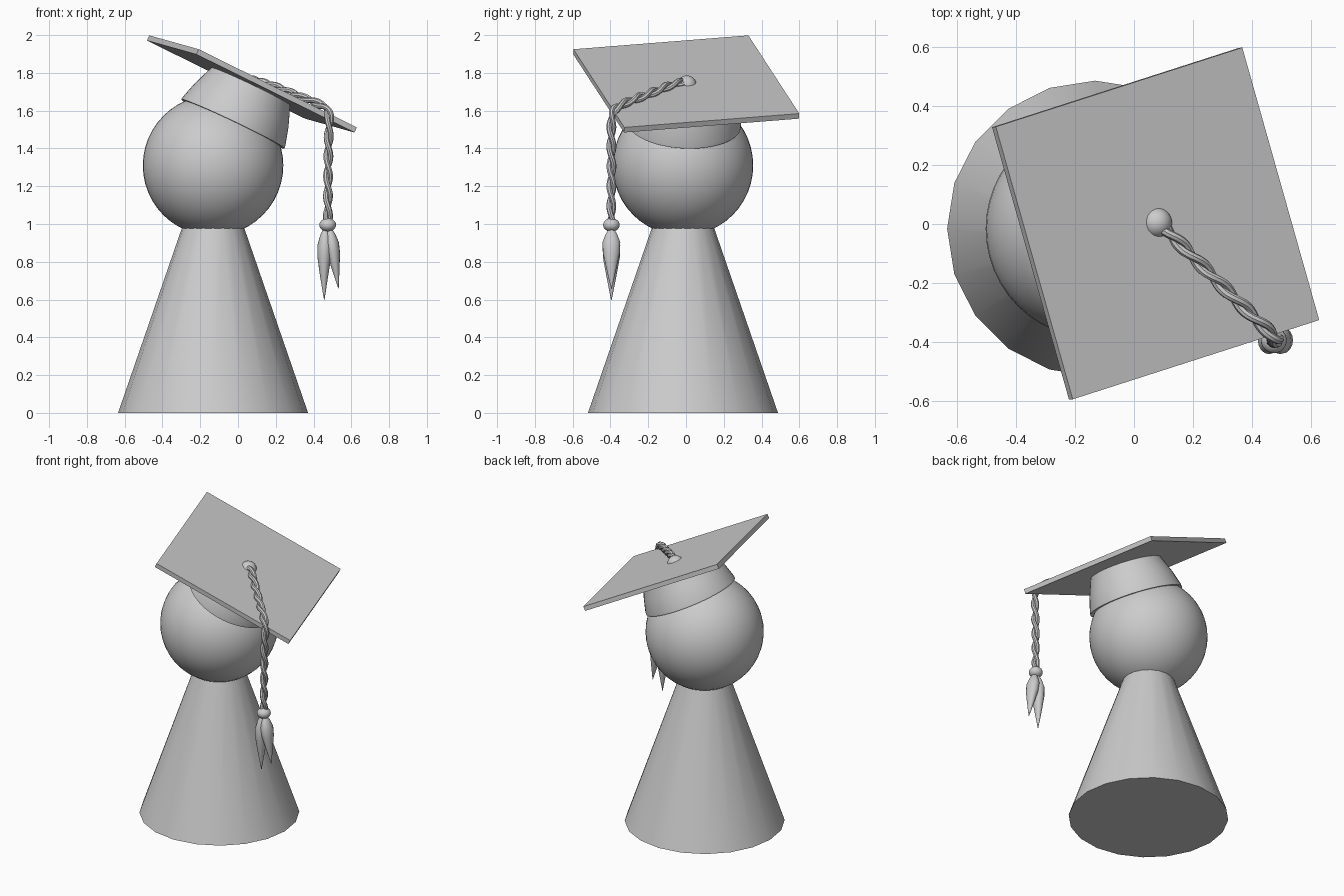
import bpy, bmesh, math
from mathutils import Vector, Matrix

if "Cube" in bpy.data.objects:
    bpy.data.objects.remove(bpy.data.objects["Cube"], do_unlink=True)

grey = bpy.data.materials.new("plain grey")
grey.use_nodes = True
colour = (0.6, 0.6, 0.6, 1)
grey.diffuse_color = colour
grey.node_tree.nodes["Principled BSDF"].inputs["Base Color"].default_value = colour


def finish(obj, name, smooth=True):
    obj.name = name
    obj.data.materials.clear()
    obj.data.materials.append(grey)
    bpy.ops.object.select_all(action='DESELECT')
    obj.select_set(True)
    bpy.context.view_layer.objects.active = obj
    if smooth:
        bpy.ops.object.shade_smooth_by_angle(angle=math.radians(40))
    return obj


def ball(name, centre, radius, scale=(1, 1, 1), segments=48):
    bpy.ops.mesh.primitive_uv_sphere_add(segments=segments, ring_count=segments // 2,
                                         radius=radius, location=centre)
    obj = bpy.context.object
    obj.scale = scale
    return finish(obj, name)


def loft(name, rings, matrix=Matrix(), sides=32):
    """Closed tube through rings of (centre, radius x, radius y)."""
    bm = bmesh.new()
    loops = [[bm.verts.new(Vector(c) + Vector((rx * math.cos(a), ry * math.sin(a), 0)))
              for a in (2 * math.pi * i / sides for i in range(sides))]
             for c, rx, ry in rings]
    for low, high in zip(loops, loops[1:]):
        for i in range(sides):
            j = (i + 1) % sides
            bm.faces.new((low[i], low[j], high[j], high[i]))
    bm.faces.new(loops[0])
    bm.faces.new(loops[-1])
    bmesh.ops.recalc_face_normals(bm, faces=bm.faces)
    mesh = bpy.data.meshes.new(name)
    bm.to_mesh(mesh)
    bm.free()
    obj = bpy.data.objects.new(name, mesh)
    bpy.context.collection.objects.link(obj)
    obj.matrix_world = matrix
    return finish(obj, name)


# Body and head
X, Y = -0.132, -0.016
loft("body", [((X, Y, 0), 0.503, 0.503), ((X, Y, 0.985), 0.163, 0.163)], sides=20)
ball("head", (X, Y, 1.31), 0.372)

# Tilted frame shared by the cap parts, origin at the middle of the board's top
u = Vector((0.84, 0.27, -0.415)).normalized()
n = u.cross(Vector((-0.265, 0.925, 0.075))).normalized()
v = n.cross(u)
tilt = Matrix((u, v, n)).transposed().to_4x4()
tilt.translation = (0.08, 0.002, 1.755)

# Cap crown and square board
crown = [(-0.25, 0.302), (-0.235, 0.301), (-0.14, 0.274), (-0.02, 0.228)]
loft("cap_crown", [((0, 0, z), r, r) for z, r in crown], tilt, 48)
bpy.ops.mesh.primitive_cube_add(size=1)
board = bpy.context.object
board.data.transform(Matrix.Translation((0, 0, -0.015)) @ Matrix.Diagonal((0.972, 0.965, 0.03, 1)))
board.matrix_world = tilt
finish(board, "cap_board", False)
ball("cap_button", (0.077, 0.004, 1.734), 0.052, segments=32)

# Cord path: across the board, over its edge and straight down
path = [Vector(p) for p in ((0.09, 0, 1.755), (0.17, -0.08, 1.737), (0.27, -0.18, 1.695),
                            (0.38, -0.29, 1.655), (0.47, -0.375, 1.618),
                            (0.487, -0.395, 1.57), (0.478, -0.395, 1.45),
                            (0.476, -0.395, 1.01))]
for _ in range(3):
    cut = [path[0]]
    for a, b in zip(path, path[1:]):
        cut += [a.lerp(b, 0.25), a.lerp(b, 0.75)]
    path = cut + [path[-1]]

# Even steps along the path
steps = []
for a, b in zip(path, path[1:]):
    count = max(1, round((b - a).length / 0.01))
    steps += [a.lerp(b, k / count) for k in range(count)]
steps.append(path[-1])

# Two strands twisted about the path
side = Vector((1, 1, 0)).normalized()
for strand in range(2):
    curve = bpy.data.curves.new("cord", 'CURVE')
    curve.dimensions = '3D'
    curve.bevel_depth = 0.0145
    curve.bevel_resolution = 2
    curve.use_fill_caps = True
    line = curve.splines.new('POLY')
    line.points.add(len(steps) - 1)
    travelled = 0
    for i, p in enumerate(steps):
        ahead, behind = steps[min(i + 1, len(steps) - 1)], steps[max(i - 1, 0)]
        up = side.cross(ahead - behind).normalized()
        travelled += (p - behind).length
        angle = 2 * math.pi * travelled / 0.21 + strand * math.pi
        q = p + 0.012 * (side * math.cos(angle) + up * math.sin(angle))
        line.points[i].co = (*q, 1)
    cord = bpy.data.objects.new("cord", curve)
    bpy.context.collection.objects.link(cord)
    bpy.ops.object.select_all(action='DESELECT')
    cord.select_set(True)
    bpy.context.view_layer.objects.active = cord
    bpy.ops.object.convert(target='MESH')
    finish(bpy.context.object, f"cord_strand_{strand + 1}")

# Tassel knot and its two pointed tufts
ball("tassel_knot", (0.475, -0.395, 0.995), 0.044, (1, 1, 0.82), 24)
tuft = [(0, 0.3), (0.08, 0.65), (0.22, 1), (0.4, 0.95), (0.65, 0.58), (0.85, 0.27), (1, 0.03)]
for name, top, middle, tip, wide, length in (("tuft_right", 0.462, 0.453, 0.457, 0.038, 0.375),
                                             ("tuft_left", 0.488, 0.509, 0.532, 0.037, 0.315)):
    rings = []
    for t, r in tuft:
        x = (1 - t) ** 2 * top + 2 * t * (1 - t) * middle + t * t * tip
        rings.append(((x, -0.395, 0.972 - t * length), wide * r, 0.047 * r))
    finish(loft(name, rings, sides=16), name)
